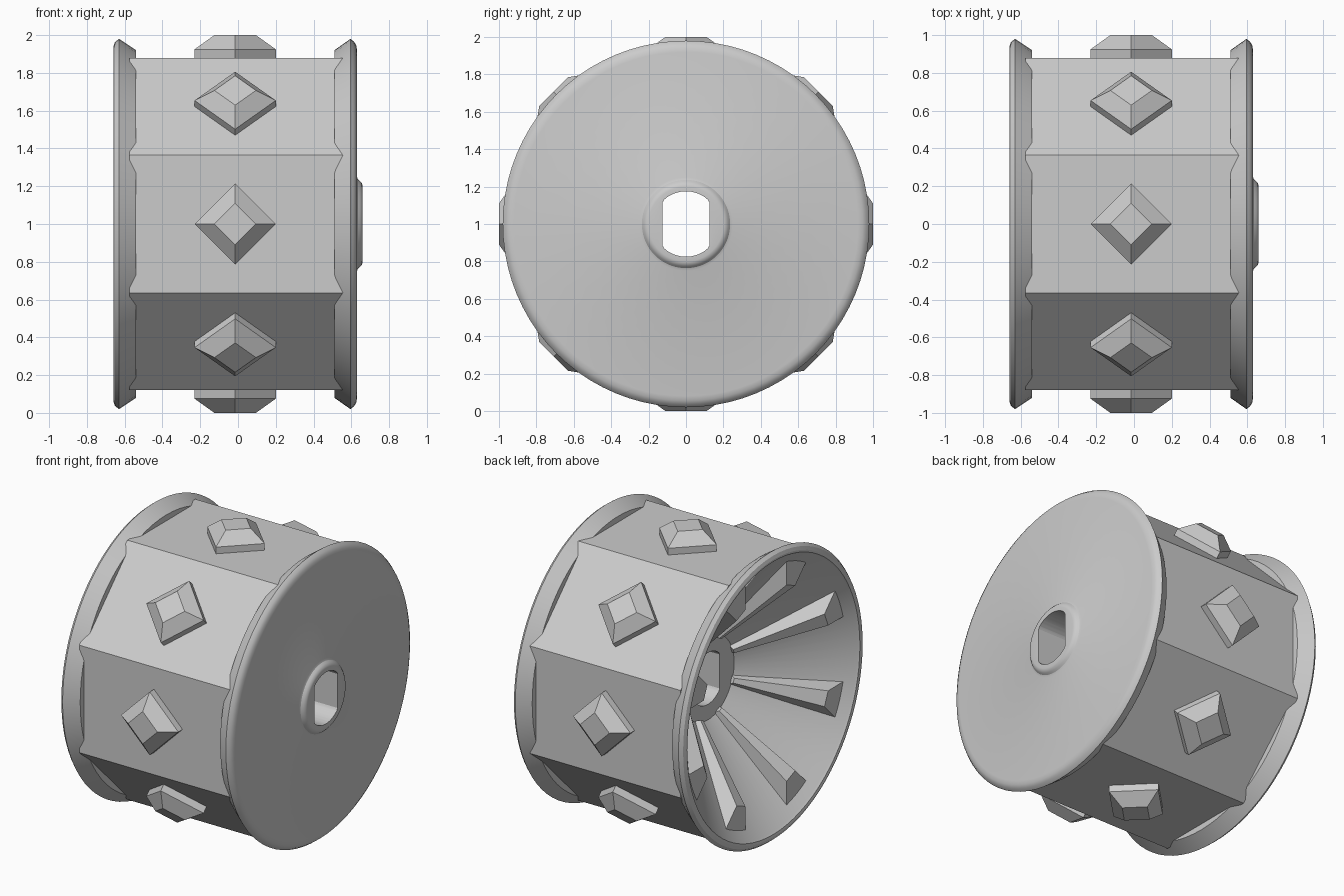
import bpy, bmesh
from math import sin, cos, pi, radians
from mathutils import Matrix, Vector

if "Cube" in bpy.data.objects:
    bpy.data.objects.remove(bpy.data.objects["Cube"])

MID = -0.015                                  # middle of the drum along its axle
LIFT = Matrix.Translation((0, 0, 1))          # axle height

grey = bpy.data.materials.new("light_grey")
grey.use_nodes = True
grey.diffuse_color = (0.6, 0.6, 0.6, 1)
grey.node_tree.nodes["Principled BSDF"].inputs["Base Color"].default_value = (0.6, 0.6, 0.6, 1)


def finish(bm, name, smooth=False):
    bmesh.ops.remove_doubles(bm, verts=bm.verts, dist=1e-5)
    bmesh.ops.recalc_face_normals(bm, faces=bm.faces)
    bm.transform(LIFT)
    mesh = bpy.data.meshes.new(name)
    bm.to_mesh(mesh)
    bm.free()
    mesh.materials.append(grey)
    ob = bpy.data.objects.new(name, mesh)
    bpy.context.collection.objects.link(ob)
    if smooth:
        smooth_by_angle(ob)
    return ob


def smooth_by_angle(ob):
    bpy.ops.object.select_all(action="DESELECT")
    bpy.context.view_layer.objects.active = ob
    ob.select_set(True)
    bpy.ops.object.shade_smooth_by_angle(angle=radians(30))


def lathe(name, profile, sides, phase=0, closed=False, smooth=False):
    """Turn an (x, radius) profile around the x axle."""
    bm = bmesh.new()
    verts = [bm.verts.new((x, r * cos(phase), r * sin(phase))) for x, r in profile]
    pairs = list(zip(verts, verts[1:]))
    if closed:
        pairs.append((verts[-1], verts[0]))
    edges = [bm.edges.new(p) for p in pairs]
    bmesh.ops.spin(bm, geom=verts + edges, cent=(0, 0, 0), axis=(1, 0, 0),
                   angle=2 * pi, steps=sides, use_merge=True)
    return finish(bm, name, smooth)


def loft(bm, lower, upper):
    """Closed block between two matching rings of points."""
    a = [bm.verts.new(p) for p in lower]
    b = [bm.verts.new(p) for p in upper]
    bm.faces.new(a)
    bm.faces.new(b)
    n = len(a)
    for i in range(n):
        j = (i + 1) % n
        bm.faces.new((a[i], a[j], b[j], b[i]))


# Body: dished open end, two rounded flanges, closed end with a boss
body = lathe("wheel_body", [
    (-0.165, 0), (-0.165, 0.28), (-0.645, 0.915), (-0.657, 0.925), (-0.66, 0.94),
    (-0.652, 0.962), (-0.63, 0.98), (-0.54, 0.92), (-0.54, 0.85),
    (0.51, 0.85), (0.51, 0.92), (0.595, 0.98), (0.615, 0.965), (0.626, 0.945),
    (0.63, 0.92), (0.63, 0.25), (0.635, 0.236), (0.647, 0.226), (0.657, 0.214),
    (0.66, 0.2), (0.66, 0)], 80)

# Double-flat axle hole
bm = bmesh.new()
ring = [(max(-0.125, min(0.125, 0.175 * cos(t))), 0.175 * sin(t))
        for t in (2 * pi * (i + 0.5) / 48 for i in range(48))]
loft(bm, [(-1, y, z) for y, z in ring], [(1, y, z) for y, z in ring])
cutter = finish(bm, "axle_cutter")
cutter.hide_render = True
mod = body.modifiers.new("axle_hole", "BOOLEAN")
mod.operation = "DIFFERENCE"
mod.solver = "EXACT"
mod.object = cutter
bpy.context.view_layer.objects.active = body
bpy.ops.object.modifier_apply(modifier=mod.name)
bpy.data.objects.remove(cutter)
smooth_by_angle(body)

# Eight-sided tread drum
lathe("tread_drum", [(-0.575, 0.93), (-0.575, 0.952), (0.56, 0.952), (0.56, 0.93)],
      8, phase=pi / 8, closed=True)

# Diamond studs, one on each flat
for k in range(8):
    bm = bmesh.new()
    rot = Matrix.Rotation(k * pi / 4, 3, "X")

    def diamond(size, height):
        return [rot @ Vector((MID + size * cos(a), size * sin(a), height))
                for a in (0, pi / 2, pi, 3 * pi / 2)]
    loft(bm, diamond(0.215, 0.86), diamond(0.215, 0.925))
    loft(bm, diamond(0.215, 0.925), diamond(0.11, 1.0))
    finish(bm, f"tread_stud_{k + 1}")

# Tapered ribs inside the dish, under the drum corners
for k in range(8):
    bm = bmesh.new()
    rot = Matrix.Rotation((k + 0.5) * pi / 4, 3, "X")

    def section(points):
        return [rot @ Vector((x, w, r)) for x, r, w in points]
    inner = section([(-0.13, 0.28, -0.04), (-0.13, 0.28, 0.04),
                     (-0.19, 0.26, 0.015), (-0.19, 0.26, -0.015)])
    outer = section([(-0.6, 0.89, -0.13), (-0.6, 0.89, 0.13),
                     (-0.6, 0.7, 0.05), (-0.6, 0.7, -0.05)])
    loft(bm, inner, outer)
    finish(bm, f"dish_rib_{k + 1}")
